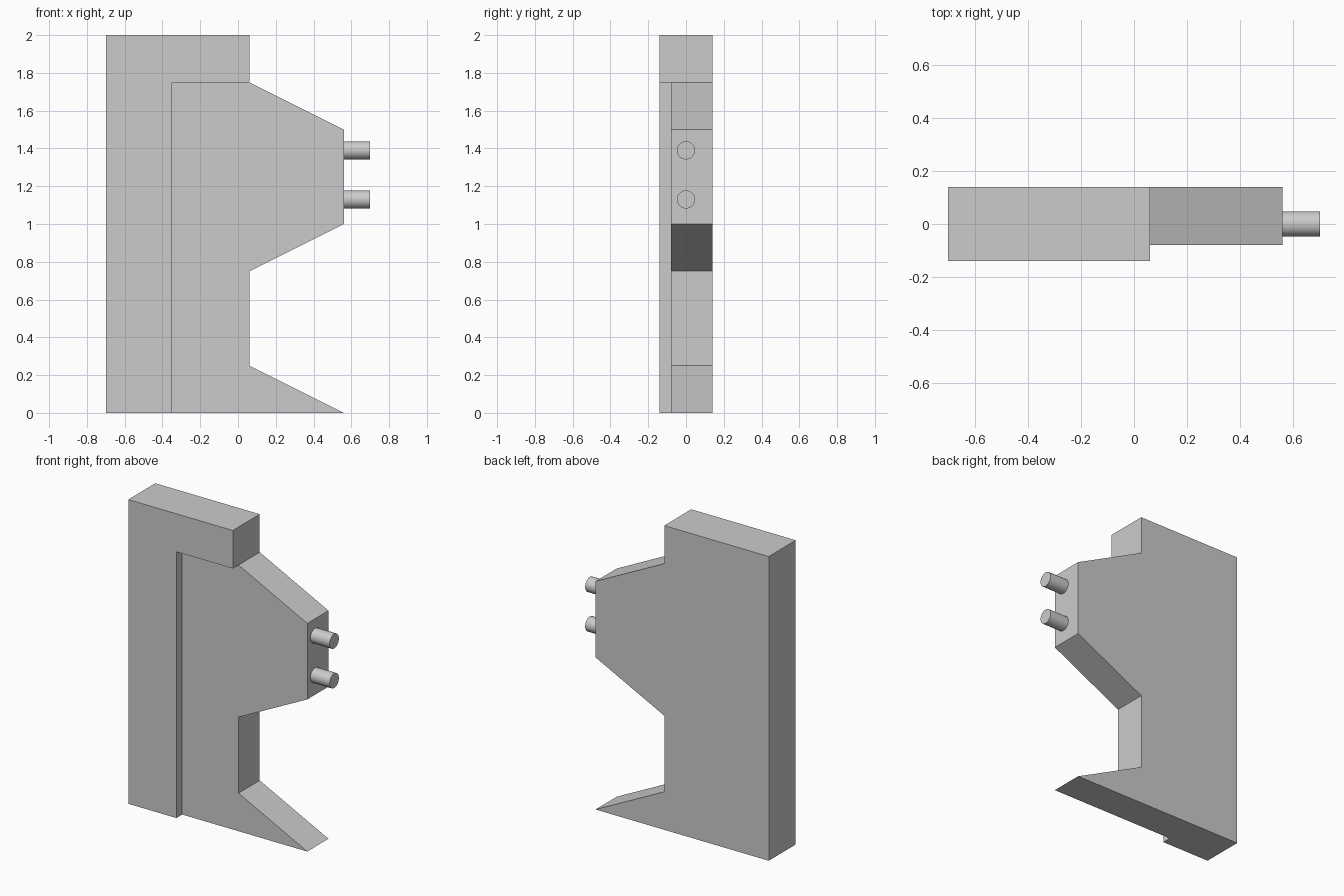
import bpy
import bmesh
from math import pi
from mathutils import Matrix, Vector

cube = bpy.data.objects.get("Cube")
if cube:
    bpy.data.objects.remove(cube, do_unlink=True)

# Single plain grey
GREY = (0.6, 0.6, 0.6, 1)
grey = bpy.data.materials.new("plain_grey")
grey.use_nodes = True
grey.diffuse_color = GREY
grey.node_tree.nodes["Principled BSDF"].inputs["Base Color"].default_value = GREY


def finish(bm, name):
    bmesh.ops.recalc_face_normals(bm, faces=bm.faces)
    mesh = bpy.data.meshes.new(name)
    bm.to_mesh(mesh)
    bm.free()
    mesh.materials.append(grey)
    obj = bpy.data.objects.new(name, mesh)
    bpy.context.collection.objects.link(obj)
    return obj


def extrude(bm, faces, depth):
    """Push faces toward the front and return the new front faces."""
    geom = bmesh.ops.extrude_face_region(bm, geom=faces)["geom"]
    verts = [g for g in geom if isinstance(g, bmesh.types.BMVert)]
    bmesh.ops.translate(bm, verts=verts, vec=(0, -depth, 0))
    return [g for g in geom if isinstance(g, bmesh.types.BMFace)]


# Body: raised L-shaped border and recessed panel share one back plate
LEFT, STEP, EDGE, NOSE = -0.70, -0.35, 0.06, 0.56
border = [(LEFT, 0), (STEP, 0), (STEP, 1.75), (EDGE, 1.75), (EDGE, 2), (LEFT, 2)]
panel = [(STEP, 0), (NOSE, 0), (EDGE, 0.25), (EDGE, 0.75),
         (NOSE, 1), (NOSE, 1.5), (EDGE, 1.75), (STEP, 1.75)]
BACK, PANEL_FRONT, BORDER_FRONT = 0.14, -0.08, -0.14

bm = bmesh.new()
points = {}
for x, z in border + panel:
    if (x, z) not in points:
        points[x, z] = bm.verts.new((x, BACK, z))
outlines = [bm.faces.new([points[p] for p in shape]) for shape in (border, panel)]
back_copy = bmesh.ops.duplicate(bm, geom=outlines)["geom"]
front = extrude(bm, outlines, BACK - PANEL_FRONT)
bmesh.ops.remove_doubles(bm, verts=bm.verts, dist=0.0001)
raised = [f for f in front if f.is_valid and f.calc_center_median().x < STEP / 2
          and len(f.verts) == len(border)]
extrude(bm, raised, PANEL_FRONT - BORDER_FRONT)
# Merge coplanar faces so the outer walls stay clean
bmesh.ops.dissolve_limit(bm, angle_limit=0.01, verts=bm.verts, edges=bm.edges)
finish(bm, "body")

# Two round pins on the nose
for name, z in (("upper_pin", 1.39), ("lower_pin", 1.13)):
    bm = bmesh.new()
    length = 0.14
    place = Matrix.Translation(Vector((NOSE + length / 2, 0, z))) @ Matrix.Rotation(pi / 2, 4, "Y")
    bmesh.ops.create_cone(bm, cap_ends=True, segments=32, radius1=0.048,
                          radius2=0.048, depth=length, matrix=place)
    pin = finish(bm, name)
    bpy.ops.object.select_all(action="DESELECT")
    pin.select_set(True)
    bpy.context.view_layer.objects.active = pin
    bpy.ops.object.shade_smooth_by_angle(angle=pi / 6)
